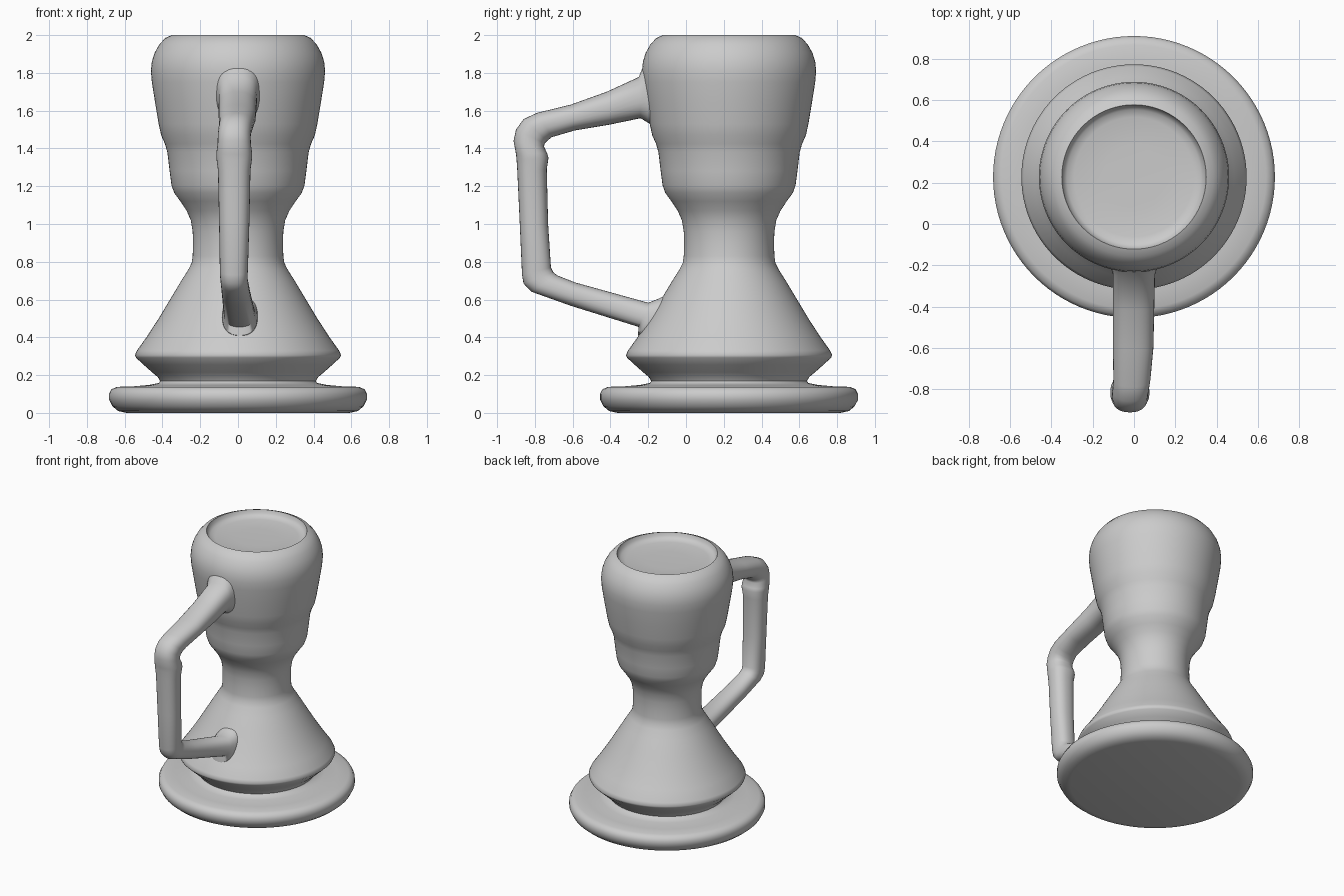
import bpy, bmesh, math
from mathutils import Vector

CY = 0.228   # body axis position in y


def finish(name, bm, angle):
    bmesh.ops.recalc_face_normals(bm, faces=bm.faces[:])
    me = bpy.data.meshes.new(name)
    bm.to_mesh(me)
    bm.free()
    ob = bpy.data.objects.new(name, me)
    bpy.context.collection.objects.link(ob)
    bpy.ops.object.select_all(action='DESELECT')
    ob.select_set(True)
    bpy.context.view_layer.objects.active = ob
    bpy.ops.object.shade_smooth_by_angle(angle=math.radians(angle))
    return ob


def loft(bm, rings, caps=True):
    loops = [[bm.verts.new(p) for p in r] for r in rings]
    n = len(loops[0])
    for a, b in zip(loops, loops[1:]):
        for i in range(n):
            j = (i + 1) % n
            bm.faces.new((a[i], a[j], b[j], b[i]))
    if caps:
        bm.faces.new(loops[0])
        bm.faces.new(loops[-1])


# Turned body: foot, cone, waist, bowl and shallow recess (radius, z)
profile = [
    (0.59, 0), (0.635, 0.01), (0.665, 0.035), (0.683, 0.07), (0.683, 0.1),
    (0.67, 0.125), (0.64, 0.138), (0.56, 0.14), (0.47, 0.148), (0.42, 0.158),
    (0.412, 0.168), (0.425, 0.19), (0.455, 0.215), (0.5, 0.255),
    (0.54, 0.292), (0.546, 0.306), (0.535, 0.33), (0.485, 0.4), (0.42, 0.5),
    (0.36, 0.6), (0.3, 0.7), (0.262, 0.76), (0.245, 0.795), (0.24, 0.83),
    (0.238, 0.9), (0.24, 0.96), (0.25, 1.02), (0.272, 1.07), (0.305, 1.12),
    (0.338, 1.165), (0.352, 1.205), (0.362, 1.28), (0.374, 1.38),
    (0.387, 1.425), (0.407, 1.47), (0.42, 1.53), (0.44, 1.65), (0.456, 1.75),
    (0.461, 1.81), (0.456, 1.86), (0.442, 1.905), (0.417, 1.95),
    (0.385, 1.985), (0.35, 2.0), (0.343, 1.975), (0.325, 1.958), (0.29, 1.95),
    (0.15, 1.945)]
SEG = 96
bm = bmesh.new()
loft(bm, [[(r * math.cos(2 * math.pi * i / SEG),
            CY + r * math.sin(2 * math.pi * i / SEG), z) for i in range(SEG)]
          for r, z in profile])
finish("goblet_body", bm, 50)

# Handle sections: outer y,z | inner y,z | centre x | half width
sections = [
    (-0.12, 1.91, -0.12, 1.50, 0, 0.13),
    (-0.225, 1.84, -0.20, 1.535, 0, 0.112),
    (-0.25, 1.778, -0.24, 1.56, 0, 0.102),
    (-0.42, 1.70, -0.41, 1.525, -0.002, 0.1),
    (-0.61, 1.632, -0.59, 1.495, -0.004, 0.098),
    (-0.79, 1.588, -0.71, 1.46, -0.01, 0.09),
    (-0.86, 1.555, -0.735, 1.44, -0.016, 0.088),
    (-0.9, 1.50, -0.748, 1.427, -0.02, 0.087),
    (-0.913, 1.44, -0.752, 1.41, -0.02, 0.088),
    (-0.9, 1.37, -0.735, 1.375, -0.02, 0.095),
    (-0.897, 1.34, -0.728, 1.35, -0.02, 0.094),
    (-0.893, 1.28, -0.737, 1.29, -0.02, 0.086),
    (-0.88, 1.0, -0.73, 1.0, -0.02, 0.08),
    (-0.868, 0.73, -0.715, 0.77, -0.022, 0.074),
    (-0.86, 0.685, -0.703, 0.745, -0.022, 0.072),
    (-0.82, 0.642, -0.68, 0.727, -0.018, 0.073),
    (-0.61, 0.567, -0.585, 0.69, -0.01, 0.075),
    (-0.25, 0.455, -0.2, 0.583, 0.008, 0.083),
    (-0.255, 0.41, -0.145, 0.605, 0.01, 0.092),
    (-0.12, 0.36, -0.05, 0.65, 0.01, 0.1)]


def spow(v):
    return math.copysign(abs(v) ** 0.85, v)


rings = []
for oy, oz, iy, iz, cx, hw in sections:
    o, i = Vector((cx, oy, oz)), Vector((cx, iy, iz))
    mid, half = (o + i) / 2, (o - i) / 2
    rings.append([mid + half * spow(math.cos(t)) + Vector((hw * spow(math.sin(t)), 0, 0))
                  for t in (2 * math.pi * k / 32 for k in range(32))])
bm = bmesh.new()
loft(bm, rings)
finish("handle", bm, 60)
